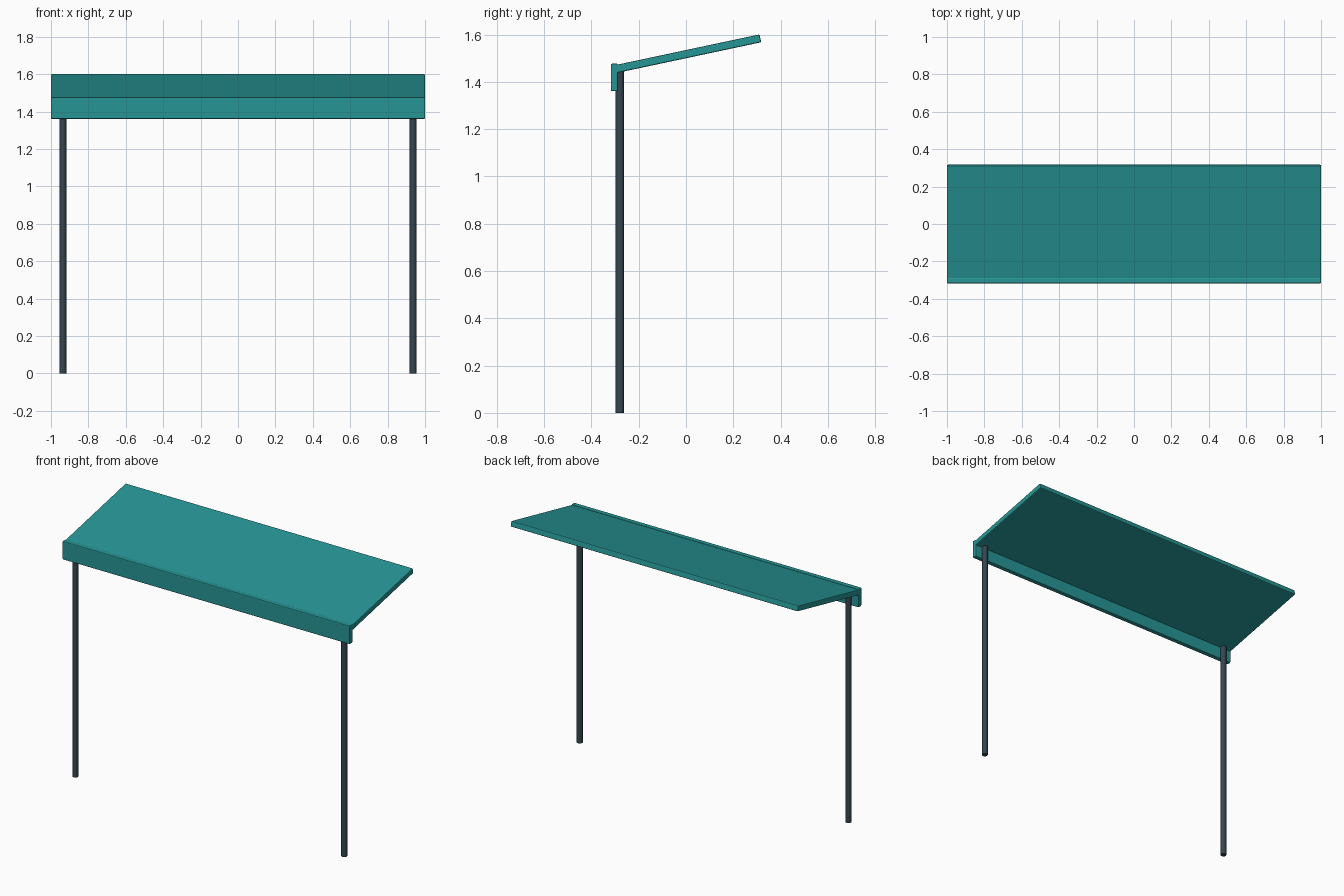
import bpy
from math import radians, sin, cos

if "Cube" in bpy.data.objects:
    bpy.data.objects.remove(bpy.data.objects["Cube"])

def material(name, color):
    m = bpy.data.materials.new(name)
    m.diffuse_color = color
    m.use_nodes = True
    m.node_tree.nodes["Principled BSDF"].inputs["Base Color"].default_value = m.diffuse_color
    return m

teal = material("teal", (0.02, 0.30, 0.30, 1))
slate = material("slate", (0.035, 0.06, 0.08, 1))

def panel(name, center, size, tilt=0):
    bpy.ops.mesh.primitive_cube_add(size=1, location=center)
    ob = bpy.context.object
    ob.name = name
    ob.scale = size
    bpy.ops.object.transform_apply(location=False, rotation=False, scale=True)
    ob.rotation_euler.x = tilt
    ob.data.materials.append(teal)
    # softened edges
    bev = ob.modifiers.new("soft_edges", 'BEVEL')
    bev.width = 0.005
    bev.segments = 2
    return ob

# tilted roof slab, placed from its upper back corner
tilt = radians(12)
length, thick = 0.63, 0.034
top_y, top_z = 0.311, 1.601
cy = top_y - length / 2 * cos(tilt) + thick / 2 * sin(tilt)
cz = top_z - length / 2 * sin(tilt) - thick / 2 * cos(tilt)
panel("roof_panel", (0, cy, cz), (2, length, thick), tilt)

# front fascia board
panel("front_fascia", (0, -0.303, 1.419), (2, 0.03, 0.116))

# two round posts under the low edge
for side, x in (("left", -0.936), ("right", 0.936)):
    bpy.ops.mesh.primitive_cylinder_add(vertices=16, radius=0.018, depth=1.445,
                                        location=(x, -0.28, 0.7225))
    post = bpy.context.object
    post.name = side + "_post"
    post.data.materials.append(slate)
    bpy.ops.object.shade_smooth_by_angle(angle=radians(35))
